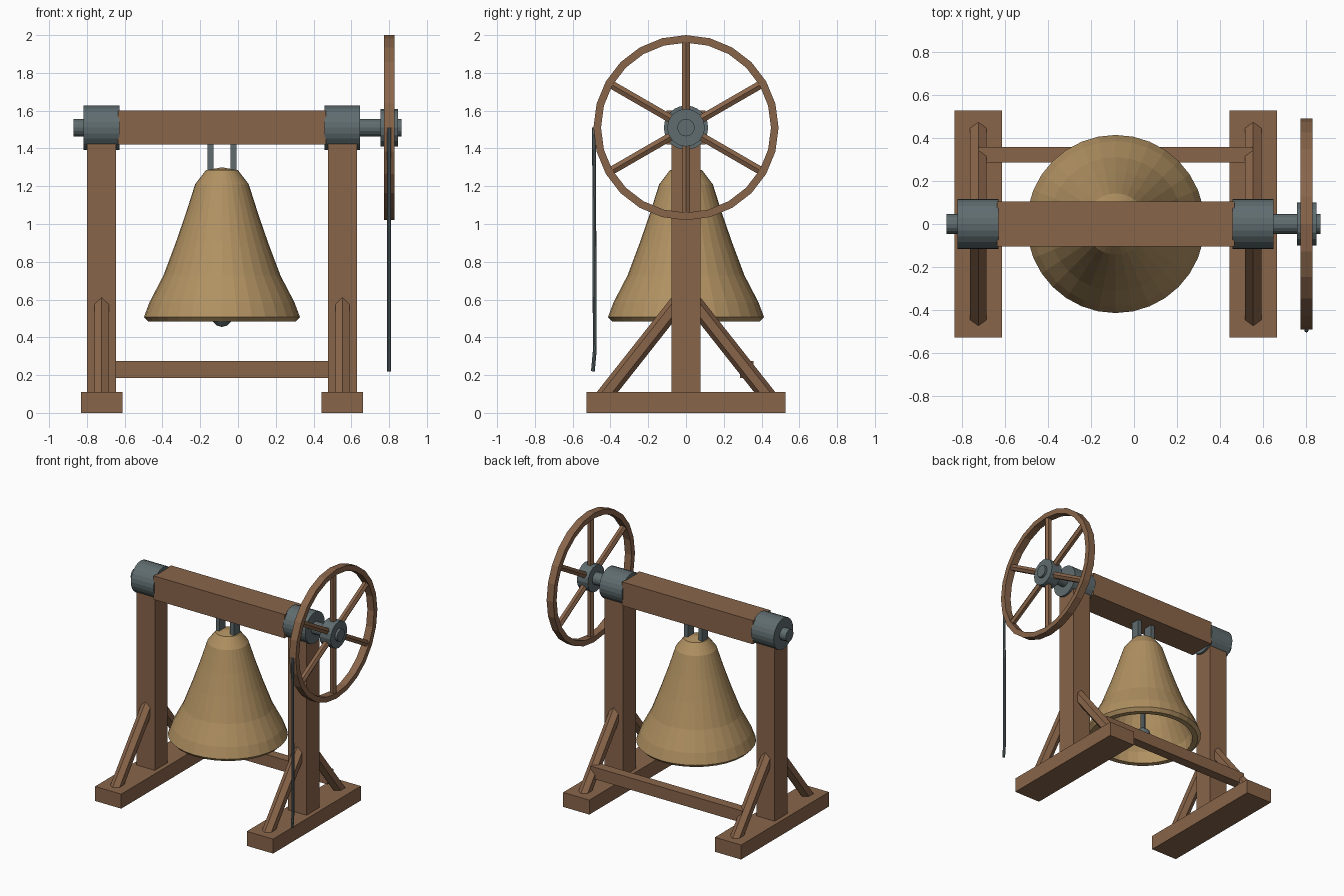
import bpy
import bmesh
import math
from mathutils import Vector

if "Cube" in bpy.data.objects:
    bpy.data.objects.remove(bpy.data.objects["Cube"])


def material(name, rgb):
    m = bpy.data.materials.new(name)
    m.diffuse_color = (*rgb, 1)
    m.use_nodes = True
    m.node_tree.nodes["Principled BSDF"].inputs["Base Color"].default_value = m.diffuse_color
    return m


WOOD = material("brown wood", (0.25, 0.13, 0.068))
BRONZE = material("bronze", (0.44, 0.285, 0.122))
IRON = material("grey iron", (0.115, 0.15, 0.16))


def finish(name, bm, mat):
    bmesh.ops.recalc_face_normals(bm, faces=bm.faces[:])
    mesh = bpy.data.meshes.new(name)
    bm.to_mesh(mesh)
    bm.free()
    mesh.materials.append(mat)
    ob = bpy.data.objects.new(name, mesh)
    bpy.context.collection.objects.link(ob)
    return ob


def box(name, lo, hi, mat):
    bm = bmesh.new()
    bmesh.ops.create_cube(bm, size=1)
    for v in bm.verts:
        v.co = [l + (c + 0.5) * (h - l) for c, l, h in zip(v.co, lo, hi)]
    return finish(name, bm, mat)


def rod(name, points, radius, sides, mat, side_axis, turn=0.0):
    """Sweep a regular polygon along a path lying across side_axis."""
    bm = bmesh.new()
    pts = [Vector(p) for p in points]
    u = Vector(side_axis)
    rings = []
    for i, p in enumerate(pts):
        d = (pts[min(i + 1, len(pts) - 1)] - pts[max(i - 1, 0)]).normalized()
        w = d.cross(u)
        ring = []
        for k in range(sides):
            a = 2 * math.pi * k / sides + turn
            ring.append(bm.verts.new(p + radius * (math.cos(a) * u + math.sin(a) * w)))
        rings.append(ring)
    for r, s in zip(rings, rings[1:]):
        for k in range(sides):
            j = (k + 1) % sides
            bm.faces.new((r[k], r[j], s[j], s[k]))
    bm.faces.new(rings[0])
    bm.faces.new(rings[-1])
    return finish(name, bm, mat)


def lathe(name, profile, steps, mat, origin, axis="Z", closed=False):
    """Spin (radius, height) points around an axis through origin."""
    bm = bmesh.new()
    verts = [bm.verts.new((r, 0, h)) for r, h in profile]
    edges = [bm.edges.new(p) for p in zip(verts, verts[1:])]
    if closed:
        edges.append(bm.edges.new((verts[-1], verts[0])))
    bmesh.ops.spin(bm, geom=verts + edges, cent=(0, 0, 0), axis=(0, 0, 1),
                   angle=2 * math.pi, steps=steps, use_duplicate=False)
    bmesh.ops.remove_doubles(bm, verts=bm.verts[:], dist=1e-4)
    for v in bm.verts:
        if axis == "X":
            v.co = (v.co.z, v.co.y, v.co.x)
        v.co += Vector(origin)
    return finish(name, bm, mat)


AXLE_Z = 1.51
BELL_X = -0.085
WHEEL_X = 0.80

# Side frames: foot, post, bearing and two hexagonal braces each
for side, x in (("left", -0.722), ("right", 0.553)):
    box(side + "_foot", (x - 0.11, -0.527, 0), (x + 0.11, 0.527, 0.11), WOOD)
    box(side + "_post", (x - 0.077, -0.077, 0.11), (x + 0.077, 0.077, 1.43), WOOD)
    rod(side + "_bearing", [(x - 0.096, 0, AXLE_Z), (x + 0.094, 0, AXLE_Z)],
        0.117, 24, IRON, (0, 1, 0))
    for end, s in (("front", -1), ("back", 1)):
        rod(f"{side}_{end}_brace", [(x, s * 0.042, 0.584), (x, s * 0.437, 0.084)],
            0.044, 6, WOOD, (1, 0, 0), math.pi / 6)

# Rail across the back and headstock beam
box("back_rail", (-0.722, 0.285, 0.185), (0.553, 0.358, 0.275), WOOD)
box("headstock", (-0.635, -0.104, 1.42), (0.465, 0.104, 1.60), WOOD)

# Axle
rod("axle", [(-0.87, 0, AXLE_Z), (0.865, 0, AXLE_Z)], 0.046, 16, IRON, (0, 1, 0))

# Wheel: hub, rim and six spokes
rod("wheel_hub", [(0.755, 0, AXLE_Z), (0.847, 0, AXLE_Z)], 0.10, 16, IRON, (0, 1, 0))
lathe("wheel_rim", [(0.45, -0.028), (0.49, -0.028), (0.49, 0.028), (0.45, 0.028)],
      24, WOOD, (WHEEL_X, 0, AXLE_Z), "X", closed=True)
for i in range(6):
    a = math.pi / 2 + i * math.pi / 3
    d = Vector((0, math.cos(a), math.sin(a)))
    c = Vector((WHEEL_X, 0, AXLE_Z))
    rod(f"spoke_{i + 1}", [c + d * 0.06, c + d * 0.46], 0.025, 6, WOOD, (1, 0, 0))

# Pull rope hanging from the front of the rim
rod("rope", [(WHEEL_X, -0.487, 1.51), (WHEEL_X, -0.483, 0.33), (WHEEL_X, -0.493, 0.22)],
    0.010, 8, IRON, (1, 0, 0))

# Bell: outer wall down to the lip, then back up the hollow inside
lathe("bell", [(0, 1.30), (0.085, 1.285), (0.142, 1.21), (0.193, 1.05), (0.245, 0.90),
               (0.31, 0.727), (0.384, 0.585), (0.413, 0.507), (0.39, 0.483),
               (0.352, 0.483), (0.345, 0.57), (0.275, 0.727), (0.21, 0.90),
               (0.155, 1.05), (0.105, 1.19), (0, 1.24)],
      32, BRONZE, (BELL_X, 0, 0))

# Hanger straps joining bell and headstock
for side, s in (("left", -1), ("right", 1)):
    x = BELL_X + s * 0.06
    box(side + "_strap", (x - 0.016, -0.035, 1.25), (x + 0.016, 0.035, 1.43), IRON)

# Clapper
rod("clapper_rod", [(BELL_X, 0, 1.25), (BELL_X, 0, 0.51)], 0.018, 8, IRON, (1, 0, 0))
ball = [(0.055 * math.sin(math.pi * k / 6), 0.51 - 0.055 * math.cos(math.pi * k / 6))
        for k in range(7)]
lathe("clapper_ball", ball, 12, IRON, (BELL_X, 0, 0))
